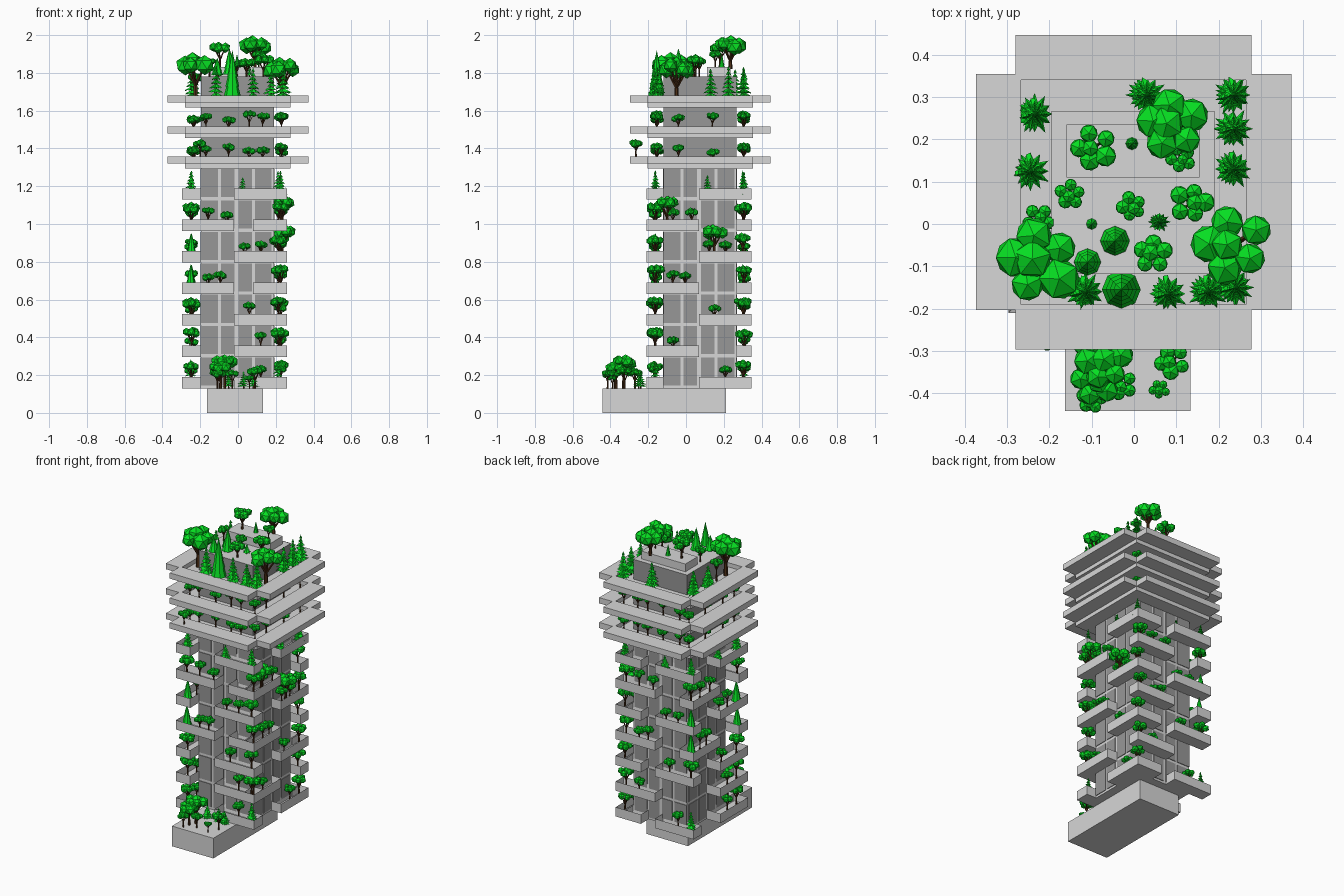
import bpy, bmesh, math, random
from mathutils import Matrix, Vector

random.seed(4)
if "Cube" in bpy.data.objects:
    bpy.data.objects.remove(bpy.data.objects["Cube"])


def material(name, rgb):
    m = bpy.data.materials.new(name)
    m.use_nodes = True
    m.diffuse_color = (*rgb, 1)
    bsdf = next(n for n in m.node_tree.nodes if n.type == 'BSDF_PRINCIPLED')
    bsdf.inputs["Base Color"].default_value = (*rgb, 1)
    return m


CONCRETE = material("light concrete", (0.68, 0.68, 0.68))
GLASS = material("dark grey wall", (0.31, 0.31, 0.31))
BARK = material("brown bark", (0.075, 0.028, 0.008))
LEAF = material("green foliage", (0.002, 0.74, 0.016))


def finish(bm, name, *mats):
    mesh = bpy.data.meshes.new(name)
    bm.to_mesh(mesh)
    bm.free()
    for m in mats:
        mesh.materials.append(m)
    ob = bpy.data.objects.new(name, mesh)
    bpy.context.scene.collection.objects.link(ob)
    return ob


def add_box(bm, x, y, z):
    size = Vector((x[1] - x[0], y[1] - y[0], z[1] - z[0]))
    mid = Vector((sum(x), sum(y), sum(z))) / 2
    mat = Matrix.Translation(mid) @ Matrix.Diagonal((*size, 1))
    verts = bmesh.ops.create_cube(bm, size=1, matrix=mat)["verts"]
    return {f for v in verts for f in v.link_faces}


def add_trough(bm, x, y, z, wall=0.01, depth=0.045):
    # box with a sunken planting bed
    faces = add_box(bm, x, y, z)
    top = max(faces, key=lambda f: f.calc_center_median().z)
    bmesh.ops.inset_region(bm, faces=[top], thickness=wall)
    bmesh.ops.translate(bm, verts=top.verts, vec=(0, 0, -depth))


def box(name, x, y, z, mat):
    bm = bmesh.new()
    add_box(bm, x, y, z)
    return finish(bm, name, mat)


# ---- plants ----
def add_cone(bm, a, b, r1, r2, segs, index):
    a, b = Vector(a), Vector(b)
    d = b - a
    mat = Matrix.Translation((a + b) / 2) @ d.to_track_quat('Z', 'Y').to_matrix().to_4x4()
    verts = bmesh.ops.create_cone(bm, cap_ends=True, segments=segs, radius1=r1,
                                  radius2=r2, depth=d.length, matrix=mat)["verts"]
    for f in {f for v in verts for f in v.link_faces}:
        f.material_index = index
    return verts


def round_tree(x, y, base, top, r):
    bm = bmesh.new()
    ball = r * 0.48
    fork = max(top - 2.2 * ball - 0.25 * (top - base), base + 0.01)
    add_cone(bm, (x, y, base), (x, y, fork), r * 0.13, r * 0.1, 6, 0)
    turn = random.uniform(0, math.tau)
    for i in range(6):
        a = turn + i * math.tau / 5
        reach = 0.15 * r if i == 5 else r * random.uniform(0.5, 0.66)
        rad = ball * random.uniform(0.8, 1.08)
        c = Vector((x + reach * math.cos(a), y + reach * math.sin(a),
                    top - rad - (0 if i == 5 else r * random.uniform(0.05, 0.3))))
        add_cone(bm, (x, y, fork), c, r * 0.08, r * 0.04, 5, 0)
        spin = Matrix.Rotation(random.uniform(0, 6), 4, 'Z')
        verts = bmesh.ops.create_icosphere(bm, subdivisions=1, radius=rad,
                                           matrix=Matrix.Translation(c) @ spin)["verts"]
        for f in {f for v in verts for f in v.link_faces}:
            f.material_index = 1
    finish(bm, "round_tree", BARK, LEAF)


def fir(x, y, base, top, r):
    # stacked flat star-shaped tiers with ragged tips
    bm = bmesh.new()
    h = top - base
    add_cone(bm, (x, y, base), (x, y, top - h * 0.1), r * 0.12, r * 0.04, 5, 0)
    tiers = 7
    for i in range(tiers):
        low = base + h * (0.1 + 0.125 * i)
        rad = r * (1 - 0.8 * i / (tiers - 1))
        verts = add_cone(bm, (x, y, low), (x, y, low + h * 0.15), rad, 0, 24, 1)
        rim = [v for v in verts if v.co.z < low + h * 0.01]
        for j, v in enumerate(rim):
            k = 0.62 if j % 2 else random.uniform(0.85, 1.12)
            v.co.x = x + (v.co.x - x) * k
            v.co.y = y + (v.co.y - y) * k
            v.co.z += h * (0.03 if j % 2 else random.uniform(-0.02, 0.04))
    finish(bm, "fir_tree", BARK, LEAF)


def cypress(x, y, base, top, r):
    bm = bmesh.new()
    h = top - base
    add_cone(bm, (x, y, base), (x, y, base + h * 0.2), r * 0.2, r * 0.2, 6, 0)
    for i in range(4):
        low = base + h * (0.08 + 0.2 * i)
        add_cone(bm, (x, y, low), (x, y, low + h * 0.32), r * (1 - 0.2 * i),
                 0 if i == 3 else r * (0.5 - 0.13 * i), 8, 1)
    finish(bm, "cypress_tree", BARK, LEAF)


# ---- base and core ----
X0, X1, Y0, Y1 = -0.297, 0.26, -0.21, 0.347      # balcony limits
CX0, CX1, CY0, CY1 = -0.195, 0.19, -0.118, 0.267  # core limits
box("entrance_base", (-0.163, 0.133), (-0.442, 0.213), (0, 0.13), CONCRETE)
box("core_lower", (CX0, CX1), (CY0, CY1), (0.13, 1.30), CONCRETE)
core = box("core_upper", (CX0, CX1), (CY0, CY1), (1.30, 1.78), GLASS)
core.data.materials.append(CONCRETE)
for f in core.data.polygons:
    f.material_index = 1 if f.normal.z > 0.5 else 0
box("roof_block", (-0.16, 0.155), (0.11, 0.235), (1.78, 1.83), CONCRETE)

# ---- window panels on every floor ----
PITCH = 0.1665
LEVELS = [0.13 + PITCH * i for i in range(7)]
SPLITS = [(0.0, 0.23), (0.27, 0.46), (0.51, 0.70), (0.74, 0.97)]
bm = bmesh.new()
T = 0.004
for z in LEVELS:
    zr = (z + 0.014, z + PITCH - 0.004)
    for a, b in SPLITS:
        xr = [CX0 + t * (CX1 - CX0) for t in (a, b)]
        yr = [CY0 + t * (CY1 - CY0) for t in (a, b)]
        add_box(bm, xr, (CY0 - T, CY0 + T), zr)
        add_box(bm, xr, (CY1 - T, CY1 + T), zr)
        add_box(bm, (CX0 - T, CX0 + T), yr, zr)
        add_box(bm, (CX1 - T, CX1 + T), yr, zr)
finish(bm, "window_panels", GLASS)

# ---- staggered balconies: A turns one way, B the other, C mixes both ----
MX, MY = -0.02, 0.07
# x span, y span, direction of the corner end
SPANS = {
    "front_A": ((MX, X1), (Y0, CY0), 1), "front_B": ((X0, MX), (Y0, CY0), -1),
    "right_A": ((CX1, X1), (MY, Y1), 1), "right_B": ((CX1, X1), (Y0, MY), -1),
    "back_A": ((X0, MX), (CY1, Y1), -1), "back_B": ((MX, X1), (CY1, Y1), 1),
    "left_A": ((X0, CX0), (Y0, MY), -1), "left_B": ((X0, CX0), (MY, Y1), 1),
    "front_return": ((0.08, CX1 + 0.01), (Y0, CY0), 0),
    "back_return": ((0.08, CX1 + 0.01), (CY1, Y1), 0),
}
KINDS = {"A": ("front_A", "right_A", "back_A", "left_A", "back_return"),
         "B": ("front_B", "right_B", "back_B", "left_B", "front_return"),
         "C": ("front_A", "right_B", "back_B", "left_A")}
# places of the smaller plants along the bed, floor by floor
BEDS = [(0.0,), (0.0,), (-0.06,), (0.0, -0.065), (-0.085, 0.0), (0.0, -0.1), (-0.095,)]
CORNER = 0.092
for level, (z, kind) in enumerate(zip(LEVELS, "ACABABA")):
    for key in KINDS[kind]:
        xr, yr, side = SPANS[key]
        bm = bmesh.new()
        add_trough(bm, xr, yr, (z, z + 0.06))
        finish(bm, "balcony_" + key, CONCRETE)
        if side == 0:
            continue
        along_x = xr[1] - xr[0] > yr[1] - yr[0]
        for t in (CORNER, *BEDS[level]):
            px, py = sum(xr) / 2, sum(yr) / 2
            if along_x:
                px += side * t
            else:
                py += side * t
            corner = t == CORNER
            top = z + (random.uniform(0.145, 0.16) if corner else random.uniform(0.105, 0.135))
            plant, r = round_tree, 0.047 if corner else 0.036
            if level == 6 or (level == 0 and corner and along_x):
                plant, r = fir, 0.036
            elif level in (3, 4) and corner and px < CX0:
                plant, r = cypress, 0.03
            plant(px, py, z + 0.015, top, r)
for x, y, z, top in ((0.235, -0.1, 0.98, 1.15), (0.235, 0.15, 0.81, 1.0)):
    round_tree(x, y, z, top, 0.068)

# ---- three wide cross-shaped terraces ----
for z in (1.32, 1.48, 1.642):
    zr = (z, z + 0.037)
    bm = bmesh.new()
    add_box(bm, (-0.28, 0.278), (-0.203, 0.355), (z - 0.025, z + 0.01))
    add_box(bm, (-0.28, 0.278), (-0.297, -0.19), zr)
    add_box(bm, (-0.28, 0.278), (0.34, 0.447), zr)
    add_box(bm, (-0.374, -0.267), (-0.203, 0.355), zr)
    add_box(bm, (0.265, 0.372), (-0.203, 0.355), zr)
    finish(bm, "terrace", CONCRETE)
    if z < 1.6:
        for x in (-0.235, -0.17, -0.05, 0.06, 0.13, 0.23):
            for y in (-0.155, 0.305):
                round_tree(x, y, z + 0.01, z + random.uniform(0.09, 0.125), 0.036)
        for y in (-0.04, 0.14):
            for x in (-0.235, 0.23):
                round_tree(x, y, z + 0.01, z + random.uniform(0.08, 0.12), 0.036)
round_tree(-0.2, -0.265, 1.355, 1.45, 0.037)

# ---- roof garden ----
for x, y, base, top, r in (
        (-0.225, -0.085, 1.652, 1.91, 0.105), (0.235, -0.05, 1.652, 1.885, 0.1),
        (0.09, 0.235, 1.82, 2.0, 0.087), (-0.095, 0.18, 1.82, 1.965, 0.056),
        (0.11, 0.155, 1.82, 1.92, 0.035), (-0.15, 0.07, 1.78, 1.88, 0.038),
        (-0.005, 0.04, 1.78, 1.87, 0.037), (0.135, 0.05, 1.78, 1.9, 0.053),
        (0.045, -0.07, 1.78, 1.88, 0.047), (-0.225, 0.01, 1.652, 1.8, 0.039)):
    round_tree(x, y, base, top, r)
for x, y, base, top, r in (
        (-0.03, -0.155, 1.652, 1.92, 0.046), (-0.045, -0.04, 1.78, 1.93, 0.035),
        (-0.11, -0.09, 1.78, 1.88, 0.032), (-0.005, 0.19, 1.82, 1.9, 0.016),
        (-0.1, 0, 1.78, 1.83, 0.013)):
    cypress(x, y, base, top, r)
for x, y in ((-0.235, 0.26), (-0.245, 0.125), (0.03, 0.305), (0.235, 0.305), (0.235, 0.225),
             (0.235, 0.13), (-0.115, -0.16), (0.08, -0.165), (0.175, -0.16), (0.24, -0.15)):
    fir(x, y, 1.652, random.uniform(1.8, 1.84), 0.047)
fir(0.06, 0.005, 1.78, 1.84, 0.025)

# ---- entrance garden ----
for x, y, top, r in ((-0.07, -0.33, 0.31, 0.068), (-0.09, -0.37, 0.28, 0.058),
                     (-0.1, -0.415, 0.23, 0.037), (-0.03, -0.38, 0.23, 0.037),
                     (0.09, -0.325, 0.245, 0.044), (0.06, -0.39, 0.2, 0.025),
                     (-0.11, -0.27, 0.24, 0.042)):
    round_tree(x, y, 0.13, top, r)
for x, y in ((-0.05, -0.24), (0.03, -0.24), (0.08, -0.25)):
    fir(x, y, 0.13, 0.22, 0.034)
